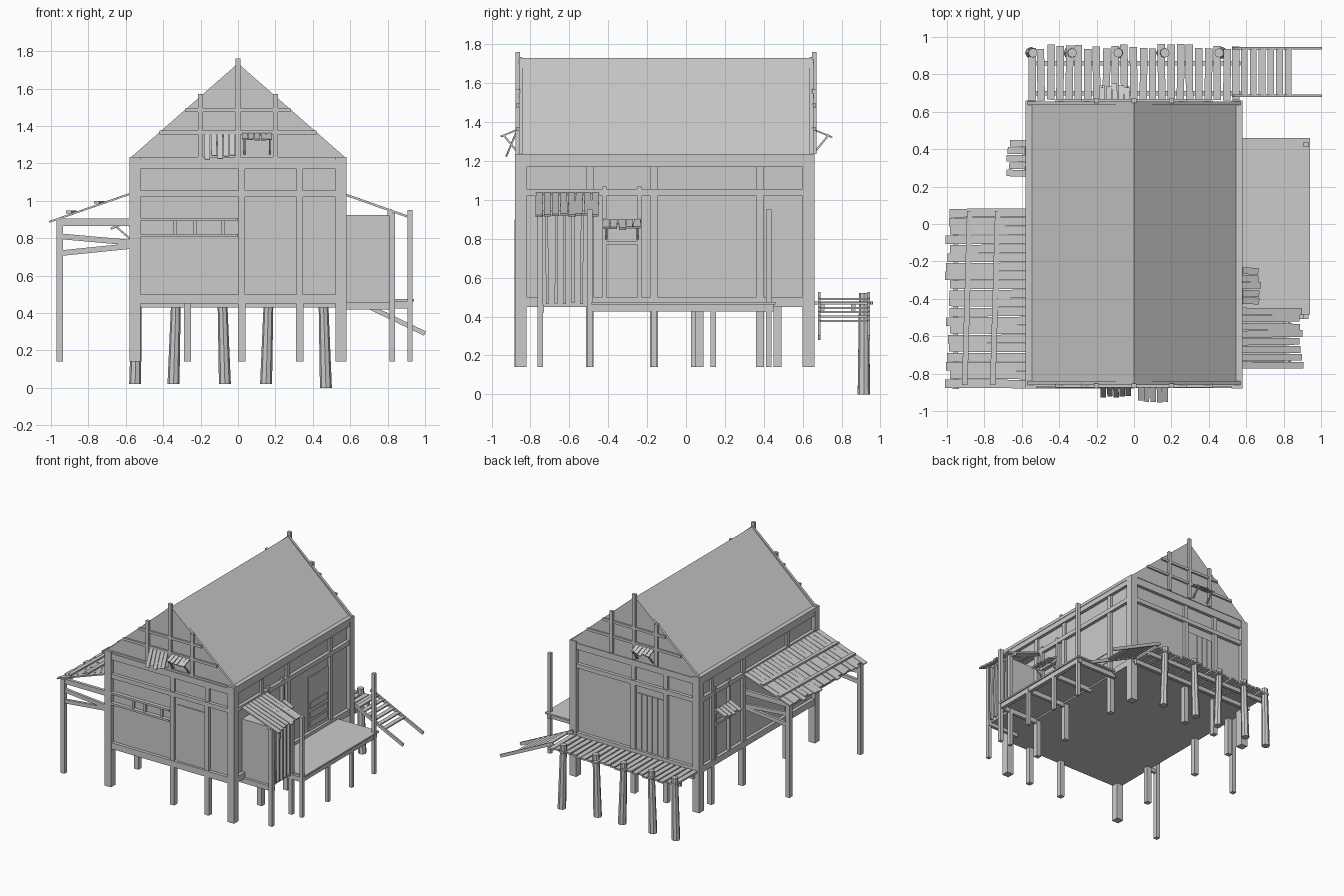
import bpy, bmesh, random
from mathutils import Vector, Matrix

random.seed(4)
if "Cube" in bpy.data.objects:
    bpy.data.objects.remove(bpy.data.objects["Cube"], do_unlink=True)

wood = bpy.data.materials.new("weathered_grey")
wood.use_nodes = True
GREY = (0.6, 0.6, 0.6, 1)
wood.diffuse_color = GREY
wood.node_tree.nodes["Principled BSDF"].inputs["Base Color"].default_value = GREY


def finish(name, bm):
    bmesh.ops.recalc_face_normals(bm, faces=bm.faces)
    me = bpy.data.meshes.new(name)
    bm.to_mesh(me)
    bm.free()
    me.materials.append(wood)
    ob = bpy.data.objects.new(name, me)
    bpy.context.collection.objects.link(ob)
    return ob


def box(name, x0, x1, y0, y1, z0, z1):
    bm = bmesh.new()
    size = Matrix.Diagonal((x1 - x0, y1 - y0, z1 - z0, 1))
    mid = Matrix.Translation(((x0 + x1) / 2, (y0 + y1) / 2, (z0 + z1) / 2))
    bmesh.ops.create_cube(bm, size=1, matrix=mid @ size)
    return finish(name, bm)


def beam(name, p, q, width, thick, sides=4):
    """Bar from p to q; width lies level, thick is across it."""
    p, q = Vector(p), Vector(q)
    d = (q - p).normalized()
    side = d.cross(Vector((0, 0, 1)))
    side = side.normalized() if side.length > 0.2 else Vector((1, 0, 0))
    up = side.cross(d)
    rot = Matrix((side, up, d)).transposed().to_4x4()
    m = Matrix.Translation((p + q) / 2) @ rot
    bm = bmesh.new()
    if sides == 4:
        bmesh.ops.create_cube(bm, size=1, matrix=m @ Matrix.Diagonal((width, thick, (q - p).length, 1)))
    else:
        bmesh.ops.create_cone(bm, cap_ends=True, segments=sides, radius1=width, radius2=thick,
                              depth=(q - p).length, matrix=m)
    return finish(name, bm)


def prism(name, half, y0, y1, z0, z1):
    """Triangular prism along y."""
    bm = bmesh.new()
    tri = [bm.verts.new((x, y0, z)) for x, z in ((-half, z0), (half, z0), (0, z1))]
    ext = bmesh.ops.extrude_face_region(bm, geom=[bm.faces.new(tri)])
    moved = [v for v in ext["geom"] if isinstance(v, bmesh.types.BMVert)]
    bmesh.ops.translate(bm, verts=moved, vec=(0, y1 - y0, 0))
    return finish(name, bm)


def planks(name, a, b, run, count, thick=0.012, gap=0.12, jitter=0.015):
    """Row of planks from a to b, each reaching out along run with ragged ends."""
    a, b, run = Vector(a), Vector(b), Vector(run)
    pitch = (b - a).length / count
    for i in range(count):
        p = a.lerp(b, (i + 0.5) / count)
        u = run.normalized()
        slip = (b - a).normalized() * random.uniform(-0.1, 0.1) * pitch
        beam(f"{name}_{i + 1}", p - u * random.uniform(0, jitter) * 0.4,
             p + run + u * random.uniform(-jitter, jitter) + slip,
             pitch * (1 - gap), thick)


# House body, floor and roof
X, Y0, Y1 = 0.58, -0.88, 0.66
box("house_body", -0.55, 0.55, -0.85, 0.63, 0.45, 1.23)
box("wall_plate", -X, X, Y0 + 0.01, Y1 - 0.01, 1.21, 1.235)
prism("roof", 0.545, -0.84, 0.635, 1.235, 1.73)
for end, y in (("front", -0.86), ("back", 0.635)):
    prism(end + "_gable", 0.57, y, y + 0.02, 1.235, 1.735)

# Corner posts
for sx in (-1, 1):
    for y in (Y0, Y1 - 0.06):
        box("corner_post", *sorted((sx * X, sx * (X - 0.06))), y, y + 0.06, 0.14, 1.235)


def on_side(side, name, u0, u1, z0, z1, d0=-0.03, d1=0.0):
    """Box on a wall: u along it, d outwards from its outer plane."""
    if side in ("front", "back"):
        s, y = (-1, Y0) if side == "front" else (1, Y1)
        return box(f"{side}_{name}", u0, u1, *sorted((y + s * d0, y + s * d1)), z0, z1)
    s = 1 if side == "left" else -1
    return box(f"{side}_{name}", *sorted((s * (X + d0), s * (X + d1))), u0, u1, z0, z1)


# Timber frames on the four walls
FRAMES = {"front": (0.02, 0.33), "back": (-0.27, 0.02),
          "left": (-0.495, -0.165, 0.38), "right": (-0.495, 0.07, 0.47)}
for side, studs in FRAMES.items():
    lo, hi = (-0.53, 0.53) if side in ("front", "back") else (Y0 + 0.05, Y1 - 0.05)
    for label, z0, z1 in (("sill_beam", 0.45, 0.5), ("mid_beam", 1.02, 1.055), ("top_beam", 1.17, 1.22)):
        on_side(side, label, lo, hi, z0, z1, -0.035, -0.004)
    for u in studs:
        on_side(side, "stud", u - 0.018, u + 0.018, 0.49, 1.03, -0.035, -0.008)
        on_side(side, "upper_stud", u - 0.018, u + 0.018, 1.05, 1.18, -0.035, -0.012)
        on_side(side, "stilt", u - 0.02, u + 0.02, 0.14, 0.46, -0.05, -0.008)

# Front window strip
for z in (0.815, 0.9):
    on_side("front", "window_rail", -0.53, 0.0, z - 0.008, z + 0.008, -0.035, 0)
for u in (-0.335, -0.23, -0.08):
    on_side("front", "window_mullion", u - 0.01, u + 0.01, 0.81, 0.9, -0.035, -0.015)

# Doors
on_side("front", "door", 0.06, 0.3, 0.5, 0.955, -0.035, -0.022)
for i in range(5):
    on_side("back", "door_plank", -0.24 + i * 0.048, -0.196 + i * 0.048, 0.5, 0.955, -0.035, -0.022)
on_side("left", "door", 0.11, 0.36, 0.5, 0.935, -0.035, -0.024)
for z in (0.53, 0.6, 0.68):
    on_side("left", "door_panel", 0.125, 0.345, z, z + 0.05, -0.035, -0.018)

# Side windows with plank awnings
for side, s, a in (("left", 1, -0.43), ("right", -1, 0.25)):
    for u in (a, a + 0.18):
        on_side(side, "window_post", u, u + 0.02, 0.49, 1.07, -0.035, -0.002)
    for z in (0.77, 0.86):
        on_side(side, "window_bar", a, a + 0.2, z, z + 0.018, -0.035, 0.004)
    planks(side + "_awning", (s * X, a, 0.895), (s * X, a + 0.2, 0.895), (s * 0.09, 0, -0.04), 5)
    for u in (a + 0.02, a + 0.18):
        beam(side + "_awning_strut", (s * X, u, 0.8), (s * 0.65, u, 0.86), 0.01, 0.01)

# Gable timbers
for end, s, y in (("front", -1, -0.865), ("back", 1, 0.66)):
    for x, top in ((-0.2, 1.57), (0, 1.76), (0.2, 1.57)):
        box(end + "_gable_post", x - 0.014, x + 0.014, y - 0.012, y + 0.012, 1.235, top)
    for half, z in ((0.42, 1.365), (0.28, 1.485)):
        box(end + "_gable_rail", -half, half, y - 0.009, y + 0.009, z - 0.01, z + 0.01)

# Gable shutters, propped open
planks("steep_shutter", (-0.18, -0.87, 1.355), (-0.015, -0.87, 1.355), (0, -0.05, -0.12), 5, 0.008)
planks("front_shutter", (0.02, -0.87, 1.36), (0.185, -0.87, 1.36), (0, -0.085, -0.035), 5, 0.008)
planks("back_shutter", (-0.185, 0.66, 1.36), (-0.02, 0.66, 1.36), (0, 0.085, -0.035), 5, 0.008)
for s, y, xs in ((-1, -0.87, (0.035, 0.17)), (1, 0.665, (-0.17, -0.035))):
    for x in xs:
        beam("shutter_strut", (x, y, 1.25), (x, y + s * 0.07, 1.335), 0.01, 0.01)

# Porch on the right-hand side
planks("porch_roof", (-0.57, -0.88, 1.04), (-0.57, 0.085, 1.04), (-0.425, 0, -0.148), 20, 0.01, 0.06)
for x, z in ((-0.89, 0.94), (-0.74, 0.992)):
    beam("porch_batten", (x - 0.015, -0.86, z), (x + 0.012, 0.07, z), 0.03, 0.014)
box("porch_eave_beam", -0.965, -0.94, -0.87, 0.06, 0.865, 0.9)
for y in (-0.865, 0.045):
    box("porch_post", -0.97, -0.935, y - 0.018, y + 0.018, 0.14, 0.9)
    box("porch_tie", -0.95, -0.56, y - 0.012, y + 0.012, 0.865, 0.905)
    beam("porch_brace_upper", (-0.95, y, 0.81), (-0.555, y, 0.775), 0.022, 0.03)
    beam("porch_brace_lower", (-0.95, y, 0.72), (-0.555, y, 0.76), 0.022, 0.03)

# Platform on the left-hand side
box("platform_floor", 0.57, 0.94, -0.485, 0.46, 0.462, 0.475)
box("platform_edge", 0.9, 0.93, -0.485, 0.45, 0.425, 0.463)
for y, top in ((-0.495, 0.95), (-0.165, 0.47), (0.14, 0.47), (0.425, 0.95)):
    box("platform_joist", 0.55, 0.91, y - 0.012, y + 0.012, 0.425, 0.463)
    box("platform_post", 0.905, 0.932, y - 0.014, y + 0.014, 0.14, top)

# Closet beside the platform
box("closet_body", 0.55, 0.815, -0.735, -0.51, 0.45, 0.925)
planks("closet_wall", (0.82, -0.735, 0.47), (0.82, -0.515, 0.47), (0, 0, 0.45), 5, 0.014)
box("closet_sill", 0.55, 0.84, -0.755, -0.73, 0.42, 0.46)
for y in (-0.75, -0.495):
    box("closet_post", 0.81, 0.84, y - 0.015, y + 0.015, 0.14, 0.935)
planks("closet_roof", (0.57, -0.775, 1.035), (0.57, -0.445, 1.035), (0.325, 0, -0.115), 8, 0.012)
box("closet_roof_beam", 0.8, 0.825, -0.77, -0.45, 0.92, 0.945)

# Back deck on leaning round posts
planks("deck_plank", (-0.57, 0.665, 0.47), (0.57, 0.665, 0.47), (0, 0.285, 0), 23, 0.014, 0.2)
for y in (0.7, 0.86):
    box("deck_beam", -0.56, 0.57, y - 0.012, y + 0.012, 0.43, 0.463)
for x, lean, base in ((-0.54, -0.01, 0.02), (-0.33, -0.015, 0.02), (-0.085, 0.015, 0.02),
                      (0.165, -0.015, 0.02), (0.455, 0.015, 0.0)):
    beam("deck_post", (x + lean, 0.915, base), (x, 0.915, 0.52), 0.032, 0.025, 8)

# Sloping gangway from the deck
for y in (0.685, 0.94):
    beam("gangway_rail", (0.53, y, 0.515), (1.0, y, 0.29), 0.014, 0.025)
for i in range(6):
    x = 0.59 + i * 0.047
    beam("gangway_slat", (x, 0.685, 0.49 - i * 0.0225), (x, 0.94, 0.49 - i * 0.0225), 0.036, 0.01)
